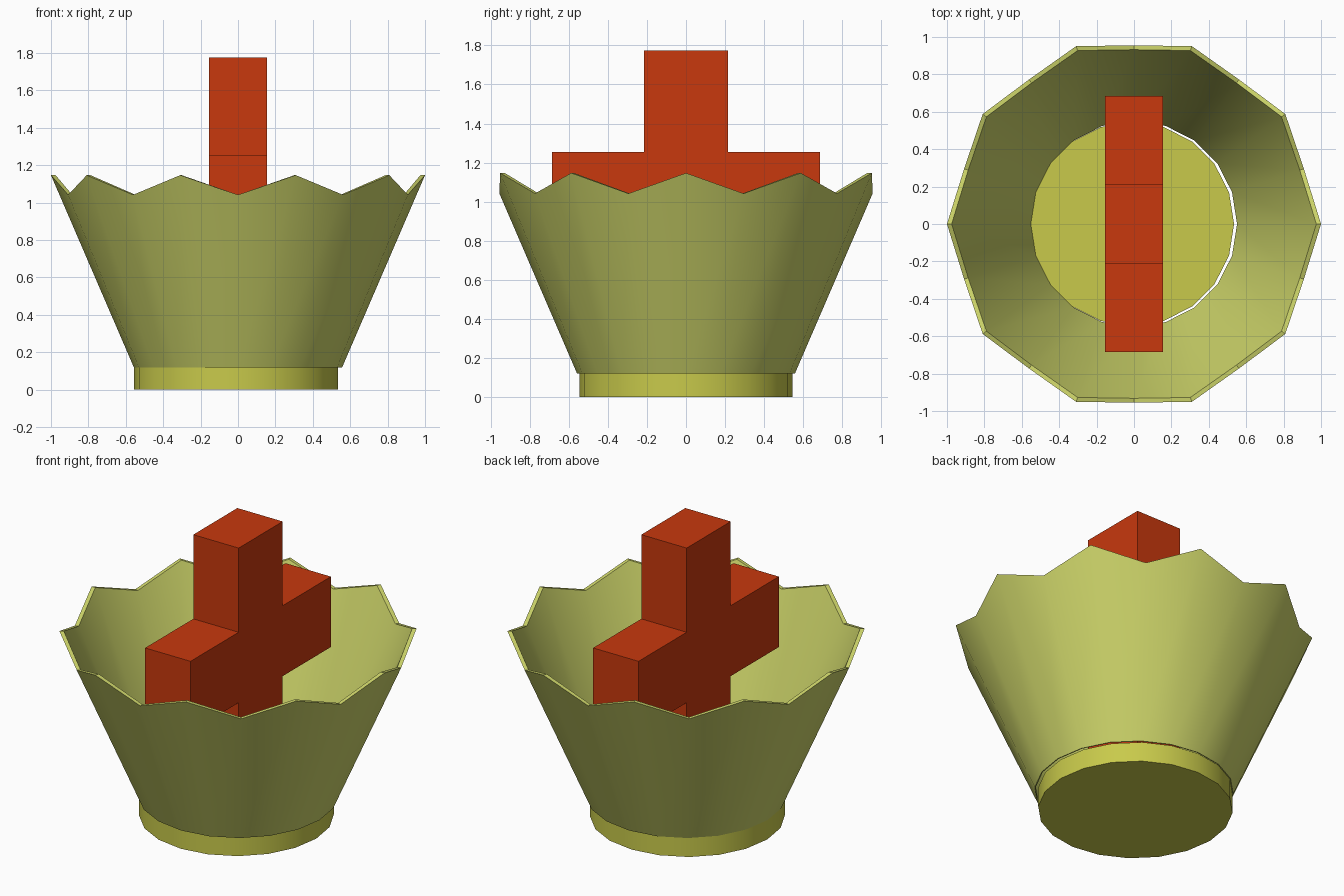
import bpy, bmesh
from math import cos, sin, pi, radians

if "Cube" in bpy.data.objects:
    bpy.data.objects.remove(bpy.data.objects["Cube"])

SIDES = 20


def add_object(name, bm, colour, smooth=False):
    bmesh.ops.recalc_face_normals(bm, faces=bm.faces[:])
    mesh = bpy.data.meshes.new(name)
    bm.to_mesh(mesh)
    bm.free()
    obj = bpy.data.objects.new(name, mesh)
    bpy.context.collection.objects.link(obj)
    mat = bpy.data.materials.new(name + "_colour")
    mat.diffuse_color = (*colour, 1)
    mat.use_nodes = True
    mat.node_tree.nodes["Principled BSDF"].inputs["Base Color"].default_value = mat.diffuse_color
    mesh.materials.append(mat)
    if smooth:
        bpy.ops.object.select_all(action='DESELECT')
        obj.select_set(True)
        bpy.context.view_layer.objects.active = obj
        bpy.ops.object.shade_smooth_by_angle(angle=radians(30))
    return obj


def ring(bm, radii, heights):
    """Ring of vertices whose radius and height alternate between tip and valley."""
    return [bm.verts.new((radii[i % 2] * cos(2 * pi * i / SIDES),
                          radii[i % 2] * sin(2 * pi * i / SIDES),
                          heights[i % 2])) for i in range(SIDES)]


# Flared cup: thin tapering wall, open at the bottom, zigzag rim
bm = bmesh.new()
loops = [
    ring(bm, (0.557, 0.557), (0.12, 0.12)),    # outer bottom
    ring(bm, (1.0, 0.955), (1.147, 1.042)),    # outer rim
    ring(bm, (0.975, 0.932), (1.147, 1.042)),  # inner rim
    ring(bm, (0.551, 0.551), (0.12, 0.12)),    # inner bottom
]
for k in range(4):
    a, b = loops[k], loops[(k + 1) % 4]
    for i in range(SIDES):
        j = (i + 1) % SIDES
        bm.faces.new((a[i], a[j], b[j], b[i]))
add_object("cup", bm, (0.60, 0.65, 0.14), smooth=True)

# Base disc, slightly off centre so a sliver of gap shows on the right
bm = bmesh.new()
base_rings = [ring(bm, (0.545, 0.545), (z, z)) for z in (0.0, 0.122)]
for i in range(SIDES):
    j = (i + 1) % SIDES
    bm.faces.new((base_rings[0][i], base_rings[0][j], base_rings[1][j], base_rings[1][i]))
for r in base_rings:
    bm.faces.new(r)
bmesh.ops.translate(bm, vec=(-0.01, 0, 0), verts=bm.verts[:])
add_object("base_disc", bm, (0.58, 0.59, 0.07), smooth=True)

# Upright cross: half outline mirrored in y, then extruded along x
half = [(0.215, 0.12), (0.215, 0.82), (0.685, 0.82),
        (0.685, 1.255), (0.215, 1.255), (0.215, 1.775)]
outline = half + [(-y, z) for y, z in reversed(half)]
bm = bmesh.new()
face = bm.faces.new([bm.verts.new((-0.155, y, z)) for y, z in outline])
ext = bmesh.ops.extrude_face_region(bm, geom=[face], use_keep_orig=True)
bmesh.ops.translate(bm, vec=(0.31, 0, 0),
                    verts=[v for v in ext["geom"] if isinstance(v, bmesh.types.BMVert)])
add_object("cross", bm, (0.58, 0.04, 0.004))
